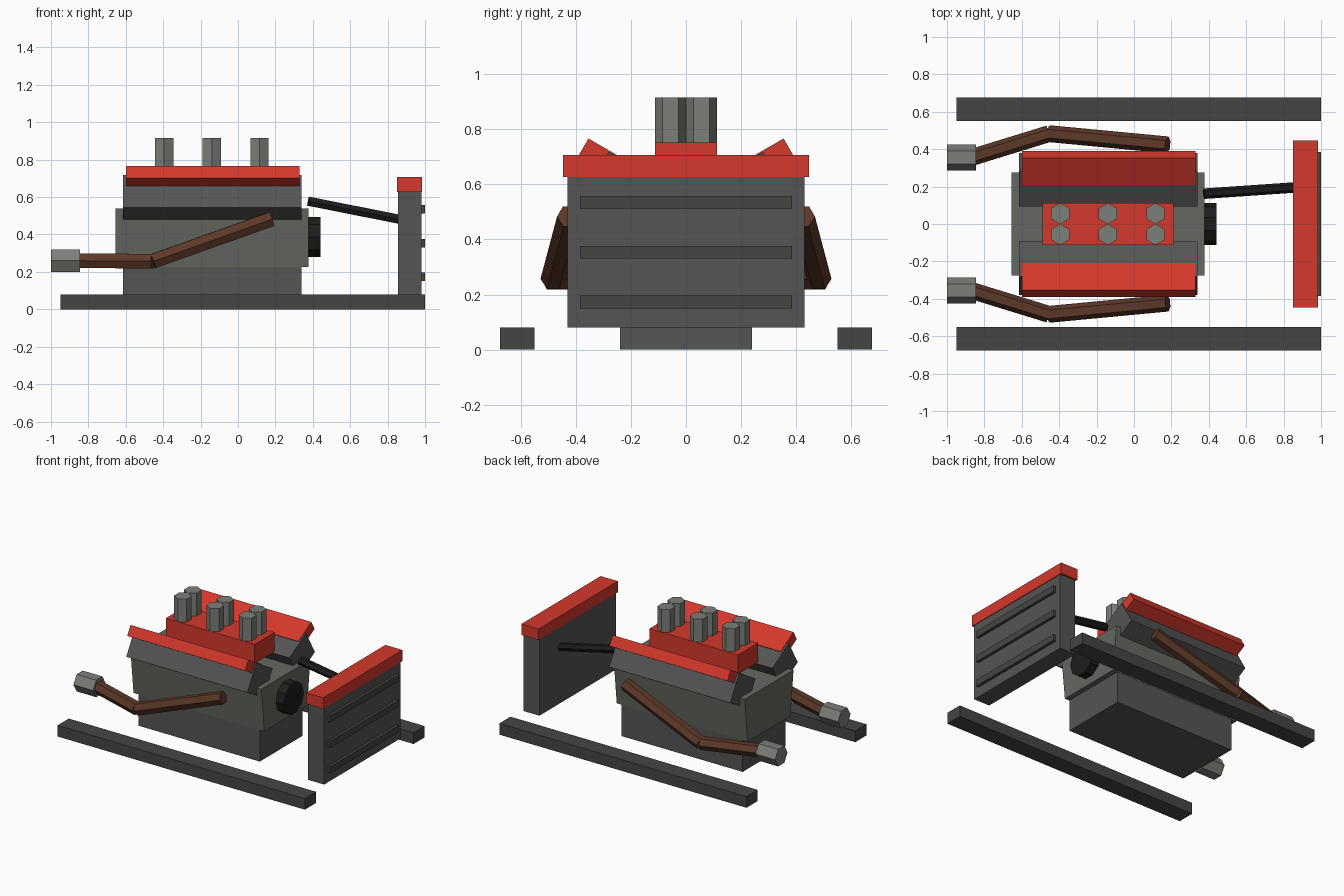
import bpy, bmesh, math
from mathutils import Vector

if "Cube" in bpy.data.objects:
    bpy.data.objects.remove(bpy.data.objects["Cube"])


def material(name, rgb):
    m = bpy.data.materials.new(name)
    m.diffuse_color = (*rgb, 1)
    m.use_nodes = True
    m.node_tree.nodes["Principled BSDF"].inputs["Base Color"].default_value = m.diffuse_color
    return m


RED = material("red_paint", (0.66, 0.04, 0.025))
RUST = material("rusty_brown", (0.11, 0.04, 0.022))
STEEL = material("light_steel", (0.20, 0.21, 0.19))
IRON = material("cast_iron", (0.13, 0.14, 0.12))
DARK = material("dark_grey", (0.09, 0.09, 0.09))
FRAME = material("frame_grey", (0.06, 0.06, 0.055))
RUBBER = material("black_rubber", (0.012, 0.012, 0.012))


def finish(name, bm, mat):
    bmesh.ops.recalc_face_normals(bm, faces=bm.faces)
    me = bpy.data.meshes.new(name)
    bm.to_mesh(me)
    bm.free()
    me.materials.append(mat)
    ob = bpy.data.objects.new(name, me)
    bpy.context.collection.objects.link(ob)
    return ob


def extrude_x(name, profile, x0, x1, mat):
    """Prism along x from a (y, z) profile."""
    bm = bmesh.new()
    face = bm.faces.new([bm.verts.new((x0, y, z)) for y, z in profile])
    ext = bmesh.ops.extrude_face_region(bm, geom=[face])
    moved = [v for v in ext["geom"] if isinstance(v, bmesh.types.BMVert)]
    bmesh.ops.translate(bm, verts=moved, vec=(x1 - x0, 0, 0))
    return finish(name, bm, mat)


def box(name, x, y, z, mat):
    return extrude_x(name, [(y[0], z[0]), (y[1], z[0]), (y[1], z[1]), (y[0], z[1])], *x, mat)


def rod(name, a, b, r, sides, mat):
    """Faceted cylinder between two points."""
    a, b = Vector(a), Vector(b)
    bm = bmesh.new()
    bmesh.ops.create_cone(bm, cap_ends=True, segments=sides, radius1=r, radius2=r,
                          depth=(b - a).length)
    ob = finish(name, bm, mat)
    ob.location = (a + b) / 2
    ob.rotation_mode = 'QUATERNION'
    if abs((b - a).normalized().z) < 0.99:
        ob.rotation_quaternion = (b - a).to_track_quat('Z', 'X')
    return ob


def tilted(corner, width, height, s):
    """Rectangle leaning 30 degrees inward, from its outer lower corner."""
    c, n = math.cos(math.radians(30)), math.sin(math.radians(30))
    y, z = corner
    pts = [(y, z), (y + c * width, z - n * width),
           (y + c * width + n * height, z - n * width + c * height),
           (y + n * height, z + c * height)]
    return [(-s * py, pz) for py, pz in pts]


# Engine core
box("oil_pan", (-0.615, 0.34), (-0.24, 0.24), (0, 0.24), DARK)
extrude_x("engine_block", [(-0.242, 0.225), (0.242, 0.225), (0.275, 0.54), (-0.275, 0.54)],
          -0.655, 0.377, IRON)

# Intake manifold and its stacks
box("intake_manifold", (-0.49, 0.21), (-0.113, 0.113), (0.615, 0.752), RED)
for x in (-0.395, -0.14, 0.115):
    for y in (-0.056, 0.056):
        rod("intake_stack", (x, y, 0.74), (x, y, 0.915), 0.057, 6, STEEL)

# Mirrored parts: rails, heads, valve covers, exhausts
for s, side in ((-1, "back"), (1, "front")):
    m = -s
    box("rail_" + side, (-0.95, 1.0), sorted((m * 0.55, m * 0.675)), (0, 0.08), FRAME)
    extrude_x("cylinder_head_" + side, tilted((-0.38, 0.545), 0.214, 0.2, s), -0.615, 0.34, DARK)
    extrude_x("valve_cover_" + side, tilted((-0.391, 0.702), 0.167, 0.074, s), -0.60, 0.33, RED)
    kink = (-0.455, m * 0.483, 0.257)
    rod("exhaust_header_" + side, (0.18, m * 0.423, 0.483), kink, 0.045, 6, RUST)
    rod("exhaust_pipe_" + side, kink, (-0.87, m * 0.355, 0.26), 0.045, 6, RUST)
    rod("exhaust_tip_" + side, (-0.845, m * 0.355, 0.26), (-1.0, m * 0.355, 0.26), 0.07, 6, STEEL)

# Radiator with slats, cap, hose and pulley
box("radiator", (0.855, 0.98), (-0.43, 0.43), (0.08, 0.635), DARK)
box("radiator_cap", (0.85, 0.985), (-0.446, 0.446), (0.627, 0.706), RED)
for z in (0.173, 0.354, 0.535):
    box("radiator_slat", (0.97, 1.0), (-0.385, 0.385), (z - 0.023, z + 0.023), FRAME)
rod("radiator_hose", (0.375, 0.162, 0.578), (0.87, 0.196, 0.48), 0.028, 6, RUBBER)
rod("pulley", (0.36, 0, 0.387), (0.44, 0, 0.387), 0.113, 10, RUBBER)
